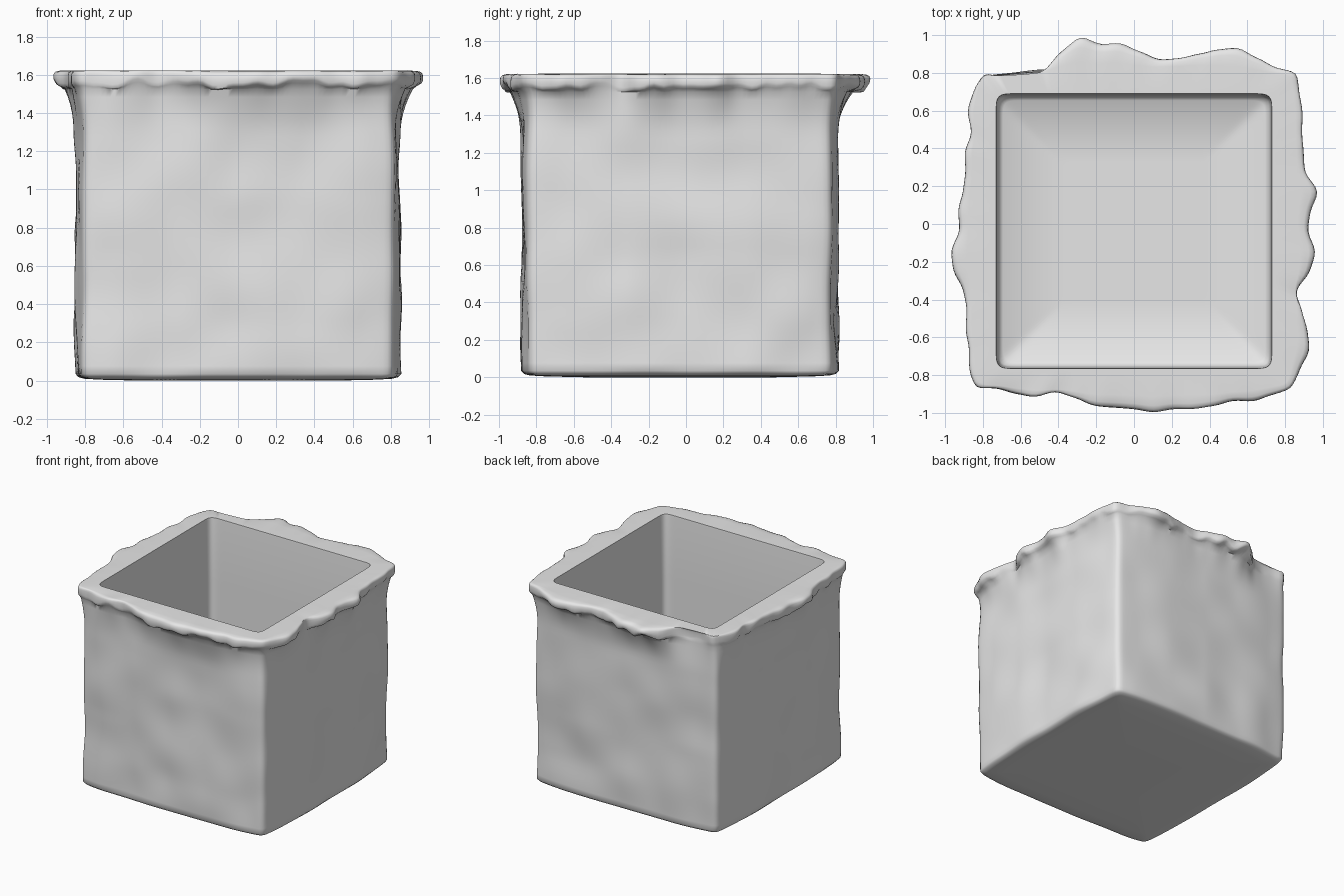
import bpy, bmesh, math
from mathutils import Vector, noise

cube = bpy.data.objects.get("Cube")
if cube:
    bpy.data.objects.remove(cube, do_unlink=True)

N = 64  # samples along each side

clay = bpy.data.materials.new("grey_clay")
clay.use_nodes = True
grey = (0.8, 0.8, 0.8, 1)
clay.diffuse_color = grey
clay.node_tree.nodes["Principled BSDF"].inputs["Base Color"].default_value = grey

# Overhang of the crimped rim, in hundredths, counterclockwise: front, right, back, left
RIM = [
    [87, 87, 90, 92, 89, 92, 96, 97, 98, 100, 98, 98, 96, 93, 94, 91, 88],
    [84, 88, 93, 92, 89, 85, 93, 96, 92, 93, 97, 90, 90, 89, 89, 87, 86],
    [80, 82, 88, 94, 93, 90, 87, 86, 91, 96, 95, 99, 92, 81, 78, 78, 80],
    [80, 85, 88, 86, 90, 89, 90, 93, 92, 97, 96, 90, 88, 89, 87, 87, 84],
]


def sample(values, t):
    """Smoothly interpolated value at t in 0..1."""
    f = t * (len(values) - 1)
    i = min(int(f), len(values) - 2)
    k = f - i
    k = k * k * (3 - 2 * k)
    return (values[i] * (1 - k) + values[i + 1] * k) / 100


def loop(sides, bulge=0.0, rounding=2):
    """Closed outline from the offsets of four sides; corners are shared."""
    pts = []
    for s in range(4):
        start, end = -sides[s - 1][-1] / 100, sides[(s + 1) % 4][0] / 100
        for i in range(N):
            t = i / N
            along = start + (end - start) * t
            out = sample(sides[s], t) + bulge * (1 - (2 * t - 1) ** 4)
            x, y = along, -out
            for _ in range(s):
                x, y = -y, x
            pts.append(Vector((x, y, 0)))
    for _ in range(rounding):
        n = len(pts)
        pts = [(pts[i - 1] + pts[i] * 2 + pts[(i + 1) % n]) / 4 for i in range(n)]
    return pts


def rectangle(front, right, back, left):
    return [[v, v] for v in (front, right, back, left)]


def lump(p, size, amount):
    return amount * noise.noise(p / size)


body = loop(rectangle(84, 81, 77.5, 81), bulge=0.035)
rim = loop(RIM)
opening = loop(rectangle(76.5, 73, 69, 73), rounding=6)
centre = Vector((0, -0.035, 0))

rings = []


def outer_ring(z, flare, scale=1.0, crimp=0.0, wobble=0.022):
    ring = []
    for b, r in zip(body, rim):
        p = centre + (b.lerp(r, flare) - centre) * scale
        p.z = z
        out = (b - centre).normalized()
        push = lump(p, 0.32, wobble)
        rise = lump(Vector((b.x, b.y, 3)), 0.09, crimp)
        ring.append(p + out * push + Vector((0, 0, rise)))
    rings.append(ring)


# Underside, slightly bowed
for scale, z in ((0.3, 0.01), (0.6, 0.01), (0.85, 0.015), (0.95, 0.02), (0.985, 0.028)):
    outer_ring(z, 0, scale, wobble=0.01)

# Hand-shaped walls, flaring near the top
STEPS = 36
for i in range(STEPS + 1):
    t = i / STEPS
    flare = 0.5 * max(0, (t - 0.85) / 0.15) ** 2
    outer_ring(0.045 + 1.49 * t, flare)

# Rolled and crimped lip
for z, flare, crimp in ((1.55, 0.75, 0.03), (1.56, 0.93, 0.04), (1.575, 1.0, 0.035),
                        (1.595, 1.01, 0.02), (1.613, 0.98, 0.012), (1.624, 0.9, 0.006),
                        (1.63, 0.72, 0.004), (1.632, 0.3, 0)):
    outer_ring(z, flare, crimp=crimp, wobble=0.012)

# Opening, straight inner walls and rounded floor edge
for z, scale in ((1.633, 1.0), (1.62, 0.998), (1.1, 0.996), (0.6, 0.994), (0.16, 0.99),
                 (0.12, 0.98), (0.1, 0.95), (0.1, 0.5)):
    rings.append([centre + (p - centre) * scale + Vector((0, 0, z)) for p in opening])

bm = bmesh.new()
layers = [[bm.verts.new(p) for p in ring] for ring in rings]
for low, high in zip(layers, layers[1:]):
    n = len(low)
    for i in range(n):
        j = (i + 1) % n
        bm.faces.new((low[i], low[j], high[j], high[i]))

# Close the underside and the inner floor
bm.faces.new(layers[0][::-1])
bm.faces.new(layers[-1])

# Rest the pot on the ground
lowest = min(v.co.z for v in bm.verts)
bmesh.ops.translate(bm, verts=bm.verts, vec=(0, 0, -lowest))

mesh = bpy.data.meshes.new("square_pot")
bm.to_mesh(mesh)
bm.free()
mesh.materials.append(clay)
pot = bpy.data.objects.new("square_pot", mesh)
bpy.context.collection.objects.link(pot)
bpy.context.view_layer.objects.active = pot
pot.select_set(True)
bpy.ops.object.shade_smooth_by_angle(angle=math.radians(50))
